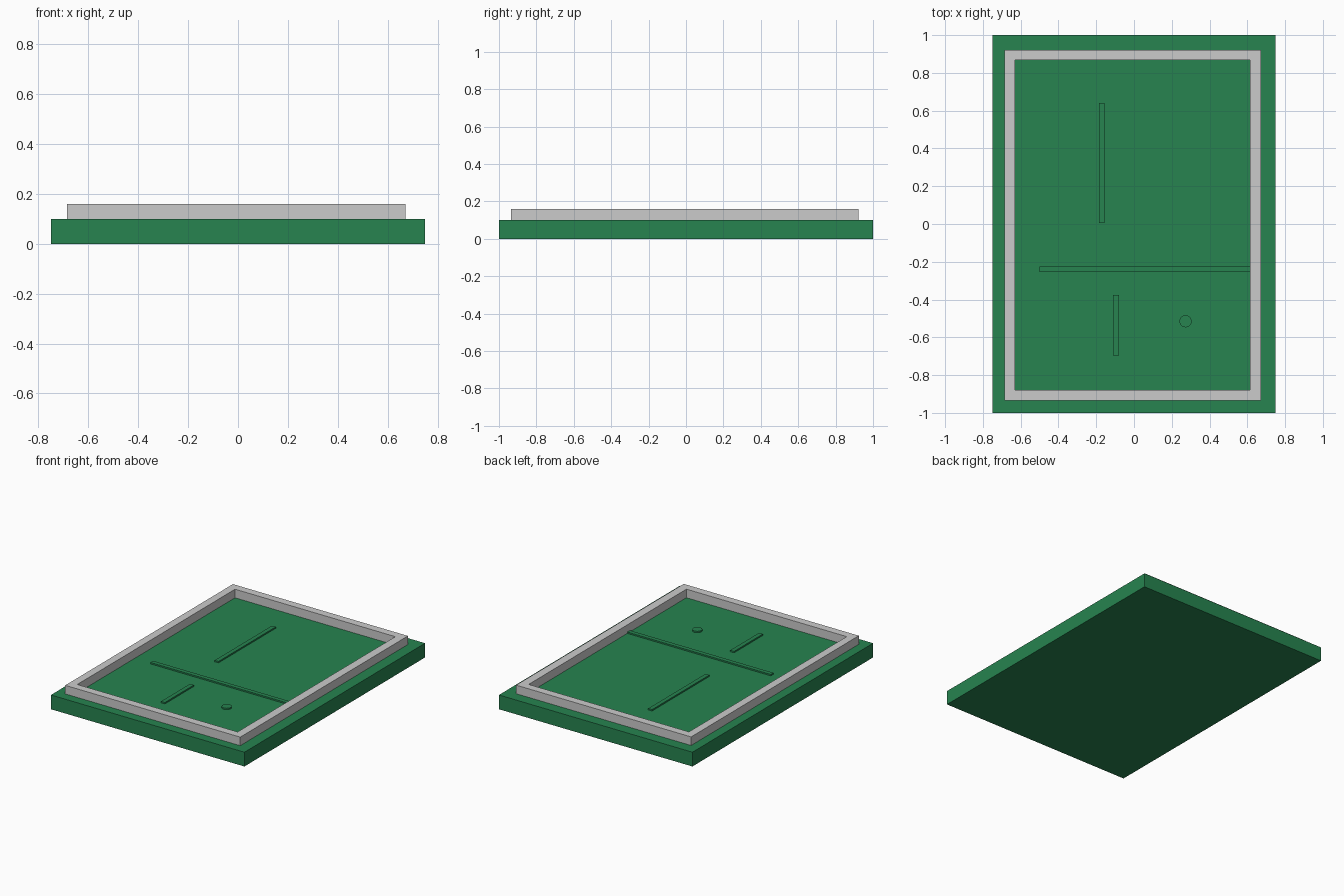
import bpy, bmesh

if "Cube" in bpy.data.objects:
    bpy.data.objects.remove(bpy.data.objects["Cube"])

green = bpy.data.materials.new("board_green")
green.diffuse_color = (0.02, 0.23, 0.08, 1)
green.use_nodes = True
green.node_tree.nodes["Principled BSDF"].inputs["Base Color"].default_value = green.diffuse_color


def finish(name, bm, mat=None):
    bmesh.ops.recalc_face_normals(bm, faces=bm.faces)
    mesh = bpy.data.meshes.new(name)
    bm.to_mesh(mesh)
    bm.free()
    if mat:
        mesh.materials.append(mat)
    ob = bpy.data.objects.new(name, mesh)
    bpy.context.collection.objects.link(ob)
    return ob


def box(name, x0, x1, y0, y1, z0, z1, mat=None):
    bm = bmesh.new()
    bmesh.ops.create_cube(bm, size=1)
    bmesh.ops.scale(bm, vec=(x1 - x0, y1 - y0, z1 - z0), verts=bm.verts)
    bmesh.ops.translate(bm, vec=((x0 + x1) / 2, (y0 + y1) / 2, (z0 + z1) / 2), verts=bm.verts)
    return finish(name, bm, mat)


def frame(name, outer, inner, z0, z1):
    # rectangular ring, swept from an outer and an inner rectangle
    def loop(r, z):
        x0, x1, y0, y1 = r
        return [bm.verts.new((x, y, z)) for x, y in ((x0, y0), (x1, y0), (x1, y1), (x0, y1))]
    bm = bmesh.new()
    rings = [loop(outer, z0), loop(outer, z1), loop(inner, z1), loop(inner, z0)]
    for a, b in zip(rings, rings[1:] + rings[:1]):
        for i in range(4):
            j = (i + 1) % 4
            bm.faces.new((a[i], a[j], b[j], b[i]))
    return finish(name, bm)


# Base board and raised border
box("base_board", -0.75, 0.75, -1, 1, 0, 0.1, green)
frame("border_frame", (-0.685, 0.672, -0.935, 0.922), (-0.63, 0.613, -0.88, 0.867), 0.1, 0.16)

# Low strips on the board
TOP = 0.11
box("cross_strip", -0.5, 0.613, -0.255, -0.225, 0.09, TOP, green)
box("long_strip", -0.185, -0.155, 0.005, 0.64, 0.09, TOP, green)
box("short_strip", -0.11, -0.08, -0.695, -0.375, 0.09, TOP, green)

# Low round disc
bm = bmesh.new()
bmesh.ops.create_cone(bm, cap_ends=True, segments=32, radius1=0.032, radius2=0.032, depth=0.02)
bmesh.ops.translate(bm, vec=(0.273, -0.515, 0.1), verts=bm.verts)
disc = finish("round_disc", bm, green)
bpy.context.view_layer.objects.active = disc
disc.select_set(True)
bpy.ops.object.shade_smooth_by_angle()
